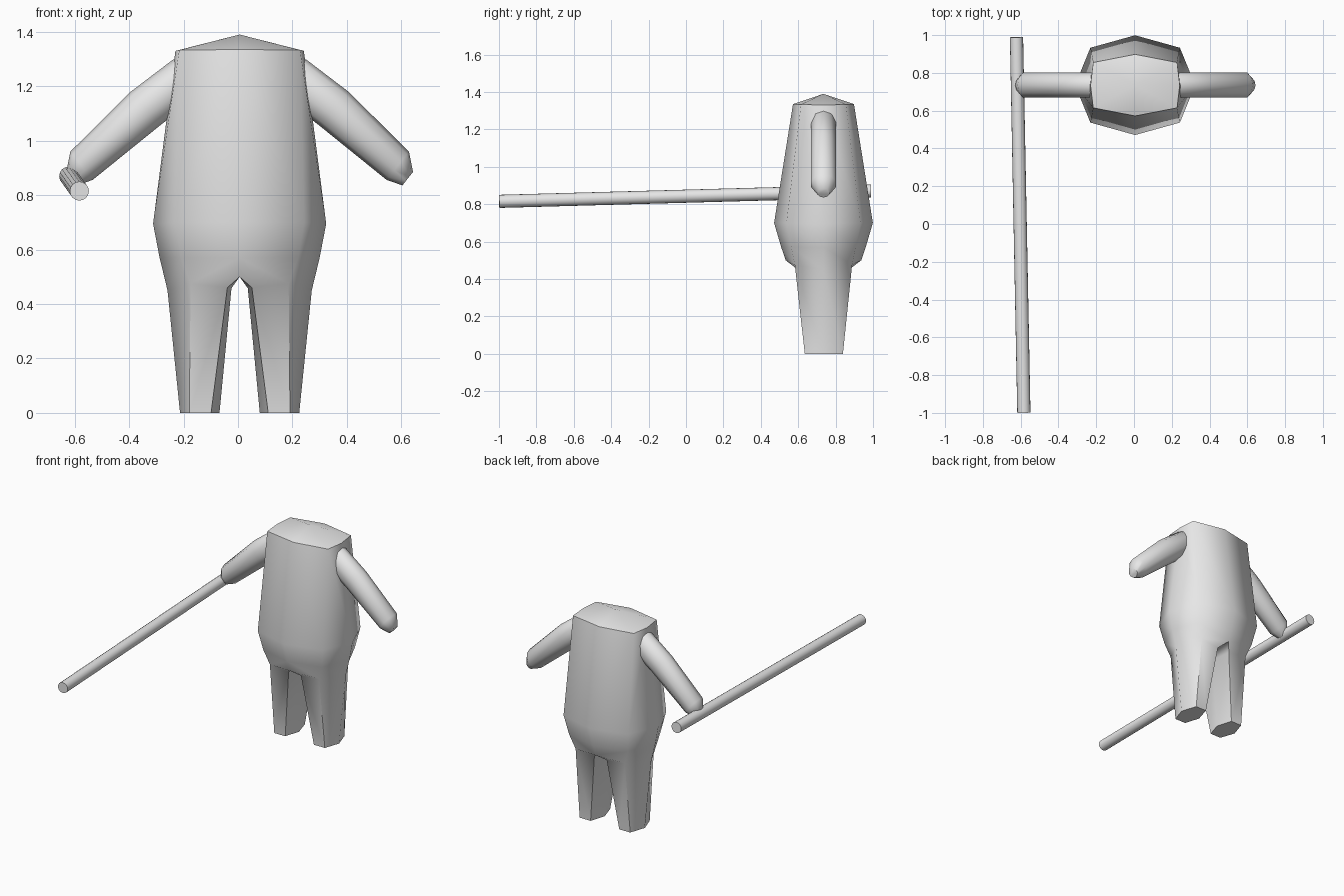
import bpy, bmesh, math
from mathutils import Vector

if "Cube" in bpy.data.objects:
    bpy.data.objects.remove(bpy.data.objects["Cube"])

CX, CY = 0.006, 0.735          # body axis
grey = bpy.data.materials.new("grey")
grey.diffuse_color = (0.8, 0.8, 0.8, 1)
grey.use_nodes = True
grey.node_tree.nodes["Principled BSDF"].inputs["Base Color"].default_value = grey.diffuse_color


def finish(bm, name, angle, loc=(CX, CY, 0)):
    bmesh.ops.recalc_face_normals(bm, faces=bm.faces)
    me = bpy.data.meshes.new(name)
    bm.to_mesh(me)
    bm.free()
    me.materials.append(grey)
    ob = bpy.data.objects.new(name, me)
    ob.location = loc
    bpy.context.collection.objects.link(ob)
    bpy.ops.object.select_all(action='DESELECT')
    ob.select_set(True)
    bpy.context.view_layer.objects.active = ob
    bpy.ops.object.shade_smooth_by_angle(angle=math.radians(angle))
    return ob


def mirror(ob):
    m = ob.modifiers.new("mirror", 'MIRROR')
    m.use_clip = True
    m.merge_threshold = 0.0005


# Torso and legs: right half of an octagonal body, then mirrored
bm = bmesh.new()


def half_ring(zf, yf, zd, xd, yd, zs, xs):
    pts = [(0, -yf, zf), (xd, -yd, zd), (xs, 0, zs), (xd, yd, zd), (0, yf, zf)]
    return [bm.verts.new(p) for p in pts]


rings = [
    half_ring(1.335, 0.163, 1.333, 0.222, 0.12, 1.33, 0.236),   # shoulders
    half_ring(0.70, 0.264, 0.70, 0.237, 0.198, 0.695, 0.318),   # belly
    half_ring(0.57, 0.226, 0.57, 0.215, 0.172, 0.57, 0.294),    # hips
    half_ring(0.50, 0.202, 0.475, 0.18, 0.153, 0.45, 0.265),    # leg line
]
for a, b in zip(rings, rings[1:]):
    for i in range(4):
        bm.faces.new((a[i], a[i + 1], b[i + 1], b[i]))
apex = bm.verts.new((0, 0, 1.39))
for i in range(4):
    bm.faces.new((rings[0][i], rings[0][i + 1], apex))

# Crotch and leg
f, fd, s, bd, b = rings[-1]
crotch = bm.verts.new((0, 0, 0.50))
fi, ci, bi = [bm.verts.new(p) for p in
              ((0.045, -0.15, 0.46), (0.03, 0, 0.458), (0.045, 0.15, 0.46))]
bm.faces.new((f, fd, fi))
bm.faces.new((b, bi, bd))
bm.faces.new((f, fi, ci, crotch))
bm.faces.new((crotch, ci, bi, b))
top = [fi, fd, s, bd, bi, ci]
foot = [bm.verts.new((x, y, 0)) for x, y in
        ((0.105, -0.1), (0.185, -0.1), (0.219, 0), (0.185, 0.104), (0.105, 0.104), (0.074, 0))]
for i in range(6):
    j = (i + 1) % 6
    bm.faces.new((top[i], top[j], foot[j], foot[i]))
bm.faces.new(foot)
mirror(finish(bm, "torso_and_legs", 60))

# Arms: round-ended tube lofted through (upper, lower) profile pairs
bm = bmesh.new()
profile = [((0.195, 1.295), (0.14, 1.20), 0.05), ((0.245, 1.298), (0.17, 1.15), 0.07),
           ((0.40, 1.18), (0.29, 1.058), 0.07), ((0.622, 0.96), (0.54, 0.856), 0.07),
           ((0.637, 0.885), (0.598, 0.836), 0.035)]
N = 10
loops = []
for (ux, uz), (lx, lz), w in profile:
    u, l = Vector((ux, 0, uz)), Vector((lx, 0, lz))
    loop = []
    for k in range(N):
        t = 2 * math.pi * k / N
        p = (u + l) / 2 + (u - l) / 2 * math.cos(t)
        p.y = w * math.sin(t)
        loop.append(bm.verts.new(p))
    loops.append(loop)
for a, b in zip(loops, loops[1:]):
    for i in range(N):
        j = (i + 1) % N
        bm.faces.new((a[i], a[j], b[j], b[i]))
bm.faces.new(loops[0])
bm.faces.new(loops[-1])
mirror(finish(bm, "arms", 60))

# Staff held in the hand
p0, p1 = Vector((-0.583, -0.999, 0.815)), Vector((-0.622, 0.989, 0.87))
bm = bmesh.new()
bmesh.ops.create_cone(bm, cap_ends=True, segments=16, radius1=0.035, radius2=0.035,
                      depth=(p1 - p0).length)
rot = (p1 - p0).to_track_quat('Z', 'Y').to_matrix()
bmesh.ops.rotate(bm, verts=bm.verts, cent=(0, 0, 0), matrix=rot)
finish(bm, "staff", 40, (p0 + p1) / 2)
